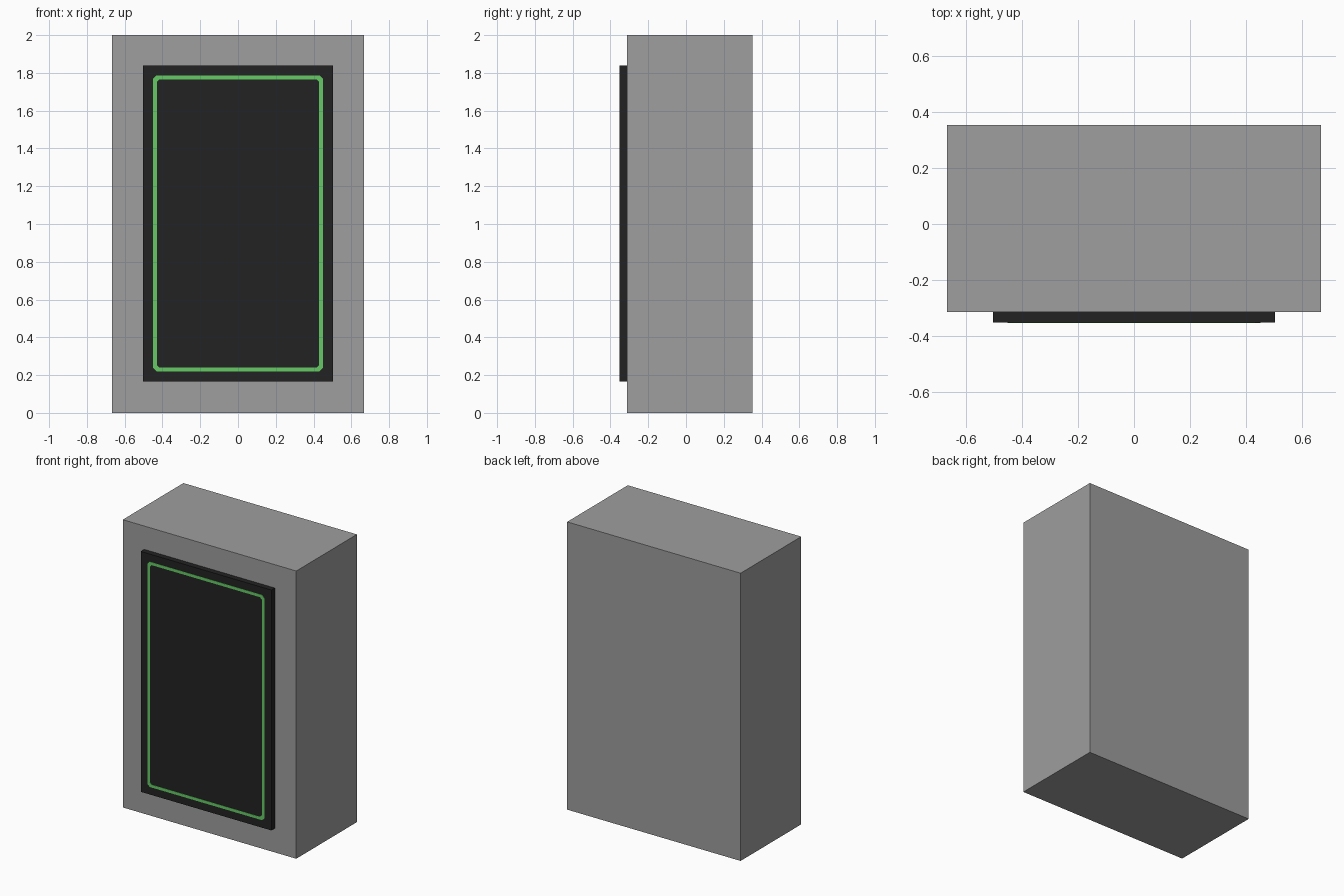
import bpy, bmesh

if "Cube" in bpy.data.objects:
    bpy.data.objects.remove(bpy.data.objects["Cube"])


def material(name, rgb):
    m = bpy.data.materials.new(name)
    m.diffuse_color = (*rgb, 1)
    m.use_nodes = True
    m.node_tree.nodes["Principled BSDF"].inputs["Base Color"].default_value = m.diffuse_color
    return m


def finish(name, bm, mat):
    bmesh.ops.recalc_face_normals(bm, faces=bm.faces)
    me = bpy.data.meshes.new(name)
    bm.to_mesh(me)
    bm.free()
    me.materials.append(mat)
    ob = bpy.data.objects.new(name, me)
    bpy.context.collection.objects.link(ob)
    return ob


def box(name, lo, hi, mat):
    bm = bmesh.new()
    bmesh.ops.create_cube(bm, size=1)
    for v in bm.verts:
        v.co = [(a + b) / 2 + c * (b - a) for a, b, c in zip(lo, hi, v.co)]
    return finish(name, bm, mat)


def octagon(x, z0, z1, c):
    # rectangle outline with clipped corners
    return [(x - c, z0), (x, z0 + c), (x, z1 - c), (x - c, z1),
            (c - x, z1), (-x, z1 - c), (-x, z0 + c), (c - x, z0)]


grey = material("cabinet grey", (0.342, 0.342, 0.342))
black = material("panel black", (0.016, 0.016, 0.016))
green = material("trim green", (0.13, 0.59, 0.13))

# Cabinet and raised front panel
box("cabinet", (-0.667, -0.313, 0), (0.667, 0.353, 2), grey)
box("front_panel", (-0.502, -0.351, 0.167), (0.502, -0.313, 1.838), black)

# Thin green border plate on the panel
bm = bmesh.new()
rings = []
for y, outline in ((-0.3505, octagon(0.45, 0.22, 1.786, 0.018)),
                   (-0.353, octagon(0.45, 0.22, 1.786, 0.018)),
                   (-0.353, octagon(0.43, 0.24, 1.766, 0.014)),
                   (-0.3505, octagon(0.43, 0.24, 1.766, 0.014))):
    rings.append([bm.verts.new((x, y, z)) for x, z in outline])
for k in range(4):
    a, b = rings[k], rings[(k + 1) % 4]
    for i in range(8):
        j = (i + 1) % 8
        bm.faces.new((a[i], a[j], b[j], b[i]))
finish("green_border", bm, green)
